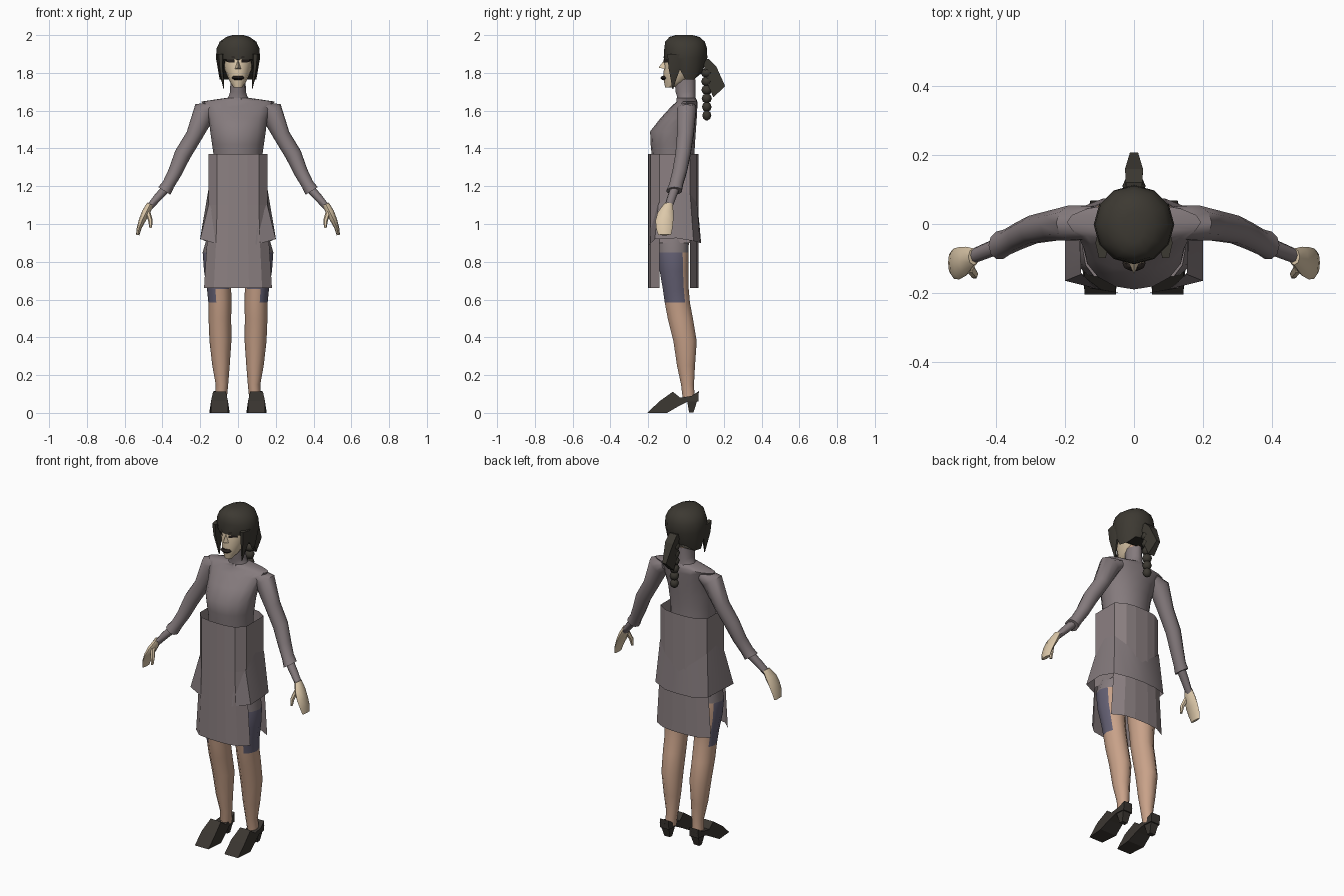
import bpy, bmesh, math
from mathutils import Vector


def material(name, rgb):
    m = bpy.data.materials.new(name)
    m.diffuse_color = (*rgb, 1)
    return m


JACKET = material("mauve_jacket", (0.235, 0.198, 0.206))
SKIRT = material("mauve_skirt", (0.262, 0.217, 0.223))
HAIR = material("dark_hair", (0.046, 0.041, 0.032))
SHOE = material("dark_leather", (0.042, 0.036, 0.030))
CREAM = material("pale_skin", (0.72, 0.58, 0.40))
SKIN = material("leg_skin", (0.58, 0.36, 0.25))
SHORTS = material("slate_shorts", (0.125, 0.115, 0.17))
DARK = material("dark_makeup", (0.02, 0.015, 0.013))


def make(name, verts, faces, mats, smooth=None, rule=None):
    """Mesh object with optional smoothing angle and material rule."""
    mesh = bpy.data.meshes.new(name)
    mesh.from_pydata([tuple(v) for v in verts], [], faces)
    bm = bmesh.new()
    bm.from_mesh(mesh)
    bmesh.ops.recalc_face_normals(bm, faces=bm.faces)
    bm.to_mesh(mesh)
    bm.free()
    for m in mats:
        mesh.materials.append(m)
    if rule:
        for p in mesh.polygons:
            p.material_index = rule(p.center, p.normal)
    ob = bpy.data.objects.new(name, mesh)
    bpy.context.collection.objects.link(ob)
    if smooth:
        bpy.ops.object.select_all(action='DESELECT')
        ob.select_set(True)
        bpy.context.view_layer.objects.active = ob
        bpy.ops.object.shade_smooth_by_angle(angle=math.radians(smooth))
    return ob


def loft(name, rings, n, mats, s=1, follow=False, smooth=50, rule=None, shape=None):
    """Closed tube through rings (x, y, z, rx, ry); follow tilts rings along the path."""
    verts, faces = [], []
    c = [Vector(r[:3]) for r in rings]
    for i, r in enumerate(rings):
        u = Vector((1, 0, 0))
        if follow:
            d = c[min(i + 1, len(c) - 1)] - c[max(i - 1, 0)]
            u = Vector((-d.z, 0, d.x)).normalized()
        for k in range(n):
            a = 2 * math.pi * k / n
            v = c[i] + u * r[3] * math.cos(a) + Vector((0, r[4] * math.sin(a), 0))
            if shape:
                v = shape(i, v)
            verts.append((v.x * s, v.y, v.z))
    for i in range(len(rings) - 1):
        for k in range(n):
            a, b = i * n + k, i * n + (k + 1) % n
            faces.append((a, b, b + n, a + n))
    faces += [tuple(range(n)), tuple(range(len(verts) - n, len(verts)))]
    return make(name, verts, faces, mats, smooth, rule)


def prism(name, profile, x, mat):
    """Side profile of (y, z, half width) points, widened along x."""
    n = len(profile)
    verts = [(x + e * w, y, z) for e in (-1, 1) for y, z, w in profile]
    faces = [tuple(range(n)), tuple(range(n, 2 * n))]
    faces += [(k, (k + 1) % n, (k + 1) % n + n, k + n) for k in range(n)]
    return make(name, verts, faces, [mat])


def section(z, rx, front, back):
    return (0, (front + back) / 2, z, rx, (back - front) / 2)


# Torso with bust and sloping shoulders, then the high collar
loft("torso", [section(1.28, .128, -.175, .045), section(1.37, .13, -.182, .045),
               section(1.42, .137, -.187, .047), section(1.49, .147, -.19, .052),
               section(1.56, .155, -.135, .057), section(1.62, .175, -.08, .06),
               section(1.648, .195, -.05, .06), section(1.668, .06, -.05, .052)], 16, [JACKET])
loft("collar", [section(1.64, .075, -.05, .055), section(1.675, .05, -.05, .053),
                section(1.70, .042, -.058, .052), section(1.765, .04, -.063, .052)], 10, [JACKET])
loft("neck", [section(1.74, .035, -.05, .045), section(1.84, .036, -.05, .06)], 10, [SKIN])

# Skirt tube, open at the side slits below the hips
half = [(0, -.2), (.05, -.198), (.11, -.187), (.155, -.14),
        (.155, .02), (.1, .055), (.04, .065)]
outline = half + [(-x, y) for x, y in half[:0:-1]]
n = len(outline)
levels = [(1.37, 1), (1.1, 1), (.9, 1.06), (.66, 1.16)]
verts = [(x * k, y, z) for z, k in levels for x, y in outline]
faces = []
for i in range(3):
    for k in range(n):
        if i == 2 and k in (3, n - 4):
            continue
        a, b = i * n + k, i * n + (k + 1) % n
        faces.append((a, b, b + n, a + n))
make("skirt", verts, faces, [SKIRT])

# Flared jacket tail, open at the front
top = [(.1, -.19, .98), (.153, -.146, 1.11), (.157, -.06, 1.18),
       (.157, .022, 1.16), (.1, .058, 1.11), (0, .068, 1.03)]
low = [(.092, -.192, .89), (.2, -.165, .92), (.2, -.05, .925),
       (.175, .04, .91), (.09, .074, .9), (0, .08, .9)]


def both(row):
    return row + [(-x, y, z) for x, y, z in row[-2::-1]]


m = len(both(top))
make("jacket_tail", both(top) + both(low),
     [(k, k + 1, k + 1 + m, k + m) for k in range(m - 1)], [JACKET], 50)


def leg_colour(c, nrm):
    if c.z > .84:
        return 2
    outer = abs(c.x) - .1
    if c.z > .64:
        return 1 if nrm.y < .6 and outer > -.05 else 0
    return 1 if c.z > .58 and outer > .01 and nrm.y < .6 else 0


for side, s in (("right", -1), ("left", 1)):
    # Legs with shorts and hips
    loft(side + "_leg", [(.09, .015, .07, .03, .033), (.085, .008, .15, .033, .036),
                         (.09, .0, .25, .046, .05), (.093, -.005, .38, .058, .065),
                         (.096, -.03, .5, .06, .07), (.096, -.046, .585, .061, .07),
                         (.1, -.054, .655, .064, .072), (.106, -.063, .75, .074, .08),
                         (.109, -.067, .85, .078, .084), (.1, -.067, .98, .05, .09)],
         10, [SKIN, SHORTS, JACKET], s, rule=leg_colour)
    # Pointed high-heeled shoes
    prism(side + "_shoe", [(-.205, 0, .045), (-.1, 0, .054), (-.04, .035, .046), (.01, .06, .036),
                           (.065, .06, .03), (.068, .115, .028), (.03, .09, .034),
                           (-.03, .08, .036), (-.07, .112, .034), (-.14, .062, .045)], s * .098, SHOE)
    prism(side + "_heel", [(.016, .003, .018), (.04, .003, .018), (.067, .09, .03),
                           (.005, .07, .032)], s * .098, SHOE)
    # Sleeve, forearm and hand
    loft(side + "_sleeve", [(.12, .005, 1.62, .03, .05), (.176, .003, 1.597, .062, .053),
                            (.232, -.004, 1.468, .044, .046), (.293, -.016, 1.368, .044, .042),
                            (.333, -.034, 1.275, .037, .04), (.368, -.052, 1.21, .033, .038),
                            (.39, -.062, 1.175, .038, .042)], 10, [JACKET], s, True)
    loft(side + "_forearm", [(.38, -.058, 1.19, .024, .026), (.43, -.078, 1.135, .021, .024),
                             (.472, -.095, 1.085, .017, .022)], 8, [JACKET], s, True)
    loft(side + "_hand", [(.465, -.095, 1.105, .018, .024), (.488, -.108, 1.06, .022, .042),
                          (.507, -.114, 1.02, .018, .047), (.523, -.115, .98, .013, .044),
                          (.531, -.113, .942, .009, .034)], 8, [CREAM], s, True)
    loft(side + "_thumb", [(.478, -.125, 1.065, .014, .016), (.464, -.145, 1.02, .012, .013),
                           (.462, -.152, .98, .007, .008)], 6, [CREAM], s, True)
    # Hair lock beside the face
    loft(side + "_lock", [(.092, -.055, 1.9, .02, .05), (.09, -.06, 1.83, .014, .038),
                          (.082, -.066, 1.77, .009, .018), (.075, -.07, 1.715, .002, .003)],
         6, [HAIR], s, smooth=30)
    # Eye and brow plates on the face
    for part, z, h in (("eye", 1.862, .008), ("brow", 1.884, .004)):
        pts = [(s * .018, -.118, z - h), (s * .062, -.088, z - h * .6),
               (s * .06, -.091, z + h), (s * .02, -.118, z + h)]
        make(side + "_" + part, pts, [(0, 1, 2, 3)], [DARK])

# Face, nose and mouth
loft("face", [(0, -.09, 1.722, .022, .02), (0, -.06, 1.75, .042, .056),
              (0, -.045, 1.78, .055, .076), (0, -.02, 1.83, .075, .096),
              (0, -.008, 1.88, .083, .106), (0, 0, 1.94, .08, .098)], 12, [CREAM])
make("nose", [(0, -.112, 1.872), (-.016, -.112, 1.82), (.016, -.112, 1.82), (0, -.145, 1.828)],
     [(0, 1, 3), (0, 3, 2), (1, 2, 3)], [CREAM])
loft("mouth", [(0, -.112, 1.762, .018, .014), (0, -.114, 1.773, .034, .023),
               (0, -.114, 1.784, .024, .014)], 10, [DARK])


# Hair cap with a fringe in front and a longer back
def rim(i, v):
    if i == 0:
        v.z = 1.87 if v.y < -.05 else 1.80 if v.y < -.01 else 1.765 if v.y < .06 else 1.80
        if v.y > -.01:
            v = Vector((v.x * .9, v.y * .78, v.z))
    return v


loft("hair_cap", [(0, -.004, 1.8, .108, .113), (0, -.002, 1.88, .117, .115),
                  (0, -.002, 1.93, .113, .113), (0, -.005, 1.965, .097, .105),
                  (0, -.008, 1.99, .062, .08), (0, -.01, 2.0, .03, .045)],
     12, [HAIR], smooth=40, shape=rim)

# Ponytail fold and beaded braid
prism("ponytail", [(.09, 1.87, .02), (.12, 1.875, .024), (.16, 1.835, .026), (.207, 1.73, .012),
                   (.145, 1.67, .02), (.115, 1.74, .024), (.1, 1.81, .024)], 0, HAIR)
for i in range(6):
    z, r = 1.575 + i * .045, .024 + i * .0015
    loft("braid_bead_%d" % (i + 1), [(0, .11, z + .027 * math.sin(a), r * math.cos(a) * 1.08,
                                      r * math.cos(a)) for a in (-1.35, -.7, 0, .7, 1.35)],
         8, [HAIR])
